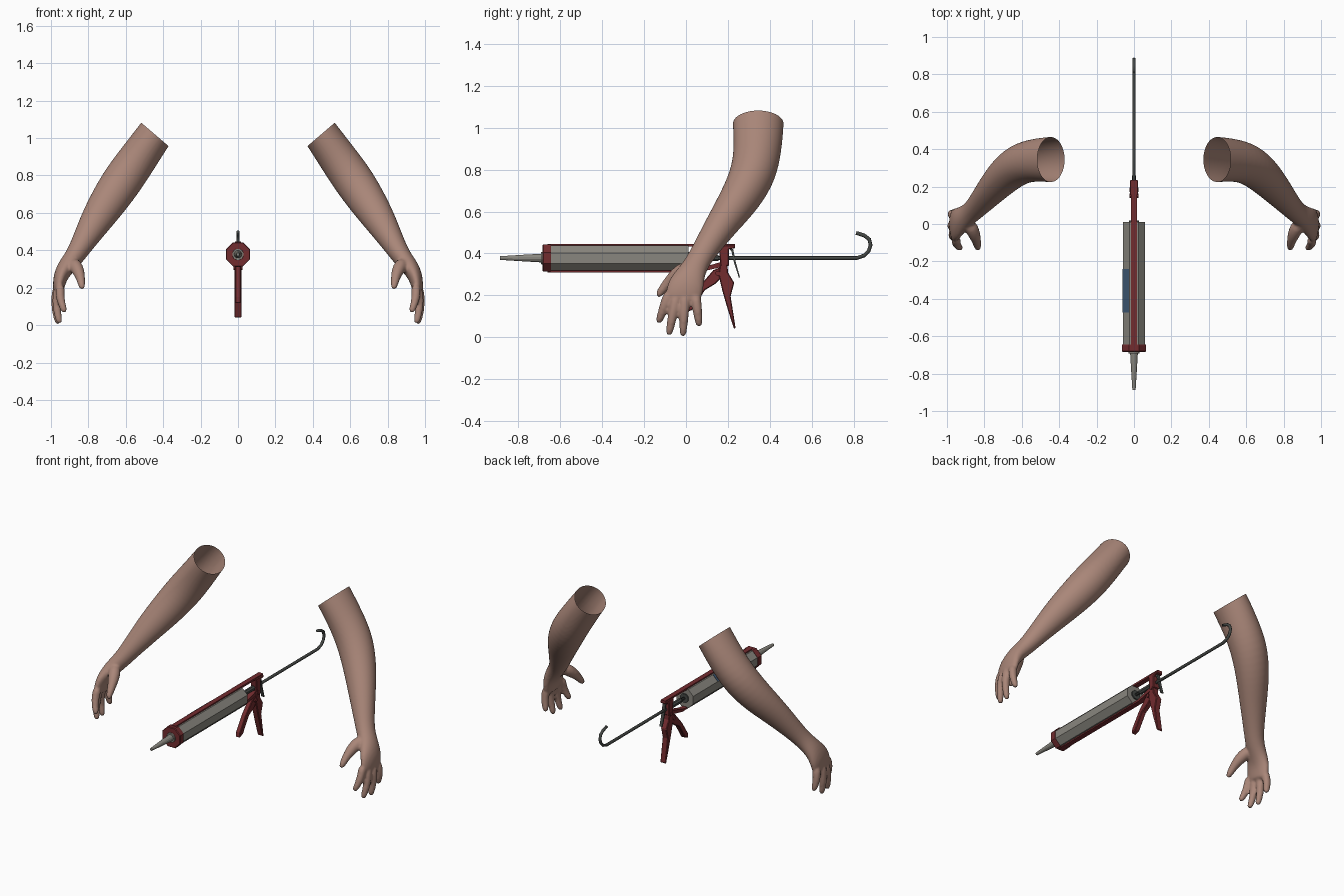
import bpy, bmesh, math
from mathutils import Vector

if "Cube" in bpy.data.objects:
    bpy.data.objects.remove(bpy.data.objects["Cube"])


def material(name, rgb):
    m = bpy.data.materials.new(name)
    m.use_nodes = True
    m.diffuse_color = (*rgb, 1)
    m.node_tree.nodes["Principled BSDF"].inputs["Base Color"].default_value = (*rgb, 1)
    return m


SKIN = material("skin", (0.40, 0.24, 0.19))
RED = material("dark_red_paint", (0.17, 0.025, 0.028))
GREY = material("tube_grey", (0.25, 0.24, 0.21))
STEEL = material("dark_steel", (0.06, 0.065, 0.06))
BLUE = material("label_blue", (0.05, 0.10, 0.18))
AXIS = 0.378  # height of the tool's axis


def make_object(name, bm, mat, smooth=False):
    bmesh.ops.recalc_face_normals(bm, faces=bm.faces[:])
    me = bpy.data.meshes.new(name)
    bm.to_mesh(me)
    bm.free()
    ob = bpy.data.objects.new(name, me)
    bpy.context.collection.objects.link(ob)
    me.materials.append(mat)
    for p in me.polygons:
        p.use_smooth = smooth
    return ob


def loft(bm, rings, sides, ref=(0, 1, 0), caps=True, turn=0.0):
    """Skin elliptical rings (x, y, z, half width along ref, half thickness)."""
    pts = [Vector(r[:3]) for r in rings]
    loops = []
    for i, r in enumerate(rings):
        t = (pts[min(i + 1, len(pts) - 1)] - pts[max(i - 1, 0)]).normalized()
        a = Vector(ref) - Vector(ref).dot(t) * t
        a.normalize()
        b = t.cross(a)
        loop = []
        for k in range(sides):
            u = 2 * math.pi * k / sides + turn
            loop.append(bm.verts.new(pts[i] + a * r[3] * math.cos(u) + b * r[-1] * math.sin(u)))
        loops.append(loop)
    for p, q in zip(loops, loops[1:]):
        for k in range(sides):
            j = (k + 1) % sides
            bm.faces.new((p[k], p[j], q[j], q[k]))
    if caps:
        bm.faces.new(loops[0])
        bm.faces.new(loops[-1])


def turned(name, profile, mat, caps=True, sides=8):
    """Faceted part around the tool's axis from (y, radius) pairs."""
    bm = bmesh.new()
    loft(bm, [(0, y, AXIS, r) for y, r in profile], sides, (0, 0, 1), caps, math.pi / sides)
    return make_object(name, bm, mat)


def plate(name, outline, half, mat, bevel=0.0):
    """Extrude a (y, z) outline across x."""
    bm = bmesh.new()
    f = bm.faces.new([bm.verts.new((-half, y, z)) for y, z in outline])
    ext = bmesh.ops.extrude_face_region(bm, geom=[f])["geom"]
    bmesh.ops.translate(bm, vec=(2 * half, 0, 0),
                        verts=[v for v in ext if isinstance(v, bmesh.types.BMVert)])
    ob = make_object(name, bm, mat)
    if bevel:
        m = ob.modifiers.new("bevel", "BEVEL")
        m.width, m.segments = bevel, 1
    return ob


def box(name, y0, y1, z0, z1, half, mat):
    return plate(name, [(y0, z0), (y1, z0), (y1, z1), (y0, z1)], half, mat)


# Arms: limb, thumb and fingers are fused, then cut open at the upper arm
LIMB = [(.37, .345, 1.12, .125, .095), (.445, .345, 1.02, .125, .098),
        (.525, .343, .905, .117, .105), (.61, .325, .785, .113, .112),
        (.69, .262, .665, .100, .104), (.765, .178, .55, .080, .086),
        (.835, .098, .43, .064, .062), (.878, .055, .36, .058, .052),
        (.925, .025, .305, .068, .048), (.953, 0, .25, .090, .038),
        (.960, -.015, .19, .088, .030), (.960, -.018, .165, .075, .022)]
THUMB = [(.885, .01, .34, .040), (.855, -.05, .295, .037), (.842, -.09, .255, .026),
         (.835, -.125, .212, .021), (.833, -.137, .192, .010)]
# Knuckle and tip positions of the four fingers
FINGERS = [((.95, -.080, .215), (.925, -.132, .068)), ((.962, -.045, .20), (.953, -.083, .008)),
           ((.968, -.005, .20), (.960, -.015, .004)), ((.965, .045, .20), (.958, .064, .052))]


def build_arm(name, side):
    bm = bmesh.new()

    def flip(rings):
        return [(r[0] * side, *r[1:]) for r in rings]

    loft(bm, flip(LIMB), 16)
    loft(bm, flip(THUMB), 10)
    for root, tip in FINGERS:
        a, b = Vector(root), Vector(tip)
        rings = []
        for f, r in ((0, .026), (.25, .026), (.5, .024), (.75, .021), (.93, .018), (1, .009)):
            c = a.lerp(b, f)
            c.x += .012 * math.sin(f * math.pi)
            rings.append((*c, r))
        loft(bm, flip(rings), 10)
    ob = make_object(name, bm, SKIN, True)
    ob.modifiers.new("round", "SUBSURF").levels = 2
    rm = ob.modifiers.new("fuse", "REMESH")
    rm.mode, rm.voxel_size, rm.use_smooth_shade = "VOXEL", 0.008, True
    sm = ob.modifiers.new("soften", "SMOOTH")
    sm.factor, sm.iterations = 0.5, 4
    bpy.context.view_layer.update()
    me = bpy.data.meshes.new_from_object(ob.evaluated_get(bpy.context.evaluated_depsgraph_get()))
    ob.modifiers.clear()
    cut = bmesh.new()
    cut.from_mesh(me)
    bmesh.ops.bisect_plane(cut, geom=cut.verts[:] + cut.edges[:] + cut.faces[:],
                           plane_co=(.445 * side, .345, 1.02),
                           plane_no=(-.65 * side, 0, .76), clear_outer=True)
    cut.to_mesh(me)
    cut.free()
    ob.data = me
    for p in me.polygons:
        p.use_smooth = True


build_arm("left_arm", 1)
build_arm("right_arm", -1)

# Cartridge barrel, end cap, nozzle and plunger
turned("barrel", [(-.65, .065), (.012, .065), (.012, .060), (-.65, .060)], GREY, False)
turned("front_cap", [(-.685, .066), (-.68, .070), (-.65, .070), (-.645, .068)], RED)
turned("nozzle_collar", [(-.692, .030), (-.68, .032)], GREY, sides=12)
turned("nozzle", [(-.86, .006), (-.888, .006), (-.888, .009), (-.78, .016), (-.68, .022)],
       GREY, sides=12)
turned("plunger", [(-.03, .058), (-.015, .058)], GREY)

# Blue label on the upper right facet
bm = bmesh.new()
label = bmesh.ops.create_cube(bm, size=1)["verts"]
for v in label:
    n, w = Vector((-1, 0, 1)).normalized(), Vector((1, 0, 1)).normalized()
    x, y, z = v.co
    v.co = Vector((0, -.357 + y * .235, AXIS)) + n * (.0605 + z * .003) + w * x * .048
make_object("label", bm, BLUE)

# Frame rails and housing
box("top_rail", -.66, .235, .434, .446, .016, RED)
box("bottom_rail", -.66, .03, .310, .322, .016, RED)
plate("lower_brace", [(.02, .31), (.06, .31), (.17, .335), (.17, .36), (.05, .325), (.02, .322)],
      .016, RED)
turned("barrel_back_ring", [(.008, .030), (.02, .030)], STEEL)
plate("housing", [(.165, .34), (.205, .34), (.205, .42), (.235, .425), (.235, .44), (.155, .44)],
      .022, RED, .004)

# Grip, trigger and release lever
plate("rear_handle", [(.165, .36), (.198, .35), (.2, .31), (.23, .26), (.213, .195),
                      (.237, .042), (.229, .04), (.2, .13), (.174, .22), (.155, .30)],
      .020, RED, .005)
plate("trigger", [(.13, .32), (.165, .335), (.18, .295), (.14, .255), (.09, .225), (.03, .13),
                  (-.005, .118), (.0, .15), (.06, .24), (.10, .285)], .016, RED, .004)
plate("release_lever", [(.205, .425), (.225, .42), (.237, .36), (.258, .285), (.252, .285),
                        (.228, .36), (.217, .41)], .010, STEEL)
for name, y, z in (("trigger_pivot", .152, .305), ("handle_pivot", .182, .345)):
    bm = bmesh.new()
    loft(bm, [(-.025, y, z, .012), (.025, y, z, .012)], 10)
    make_object(name, bm, RED)

# Push rod with hooked end
bm = bmesh.new()
path = [(-.02, AXIS), (.4, AXIS), (.815, AXIS), (.85, .39), (.872, .412), (.881, .44),
        (.874, .468), (.85, .486), (.812, .498)]
loft(bm, [(0, y, z, .009) for y, z in path], 8, (1, 0, 0))
make_object("push_rod", bm, STEEL, True)
turned("rod_spring", [(.06, .016), (.155, .016)], STEEL)
